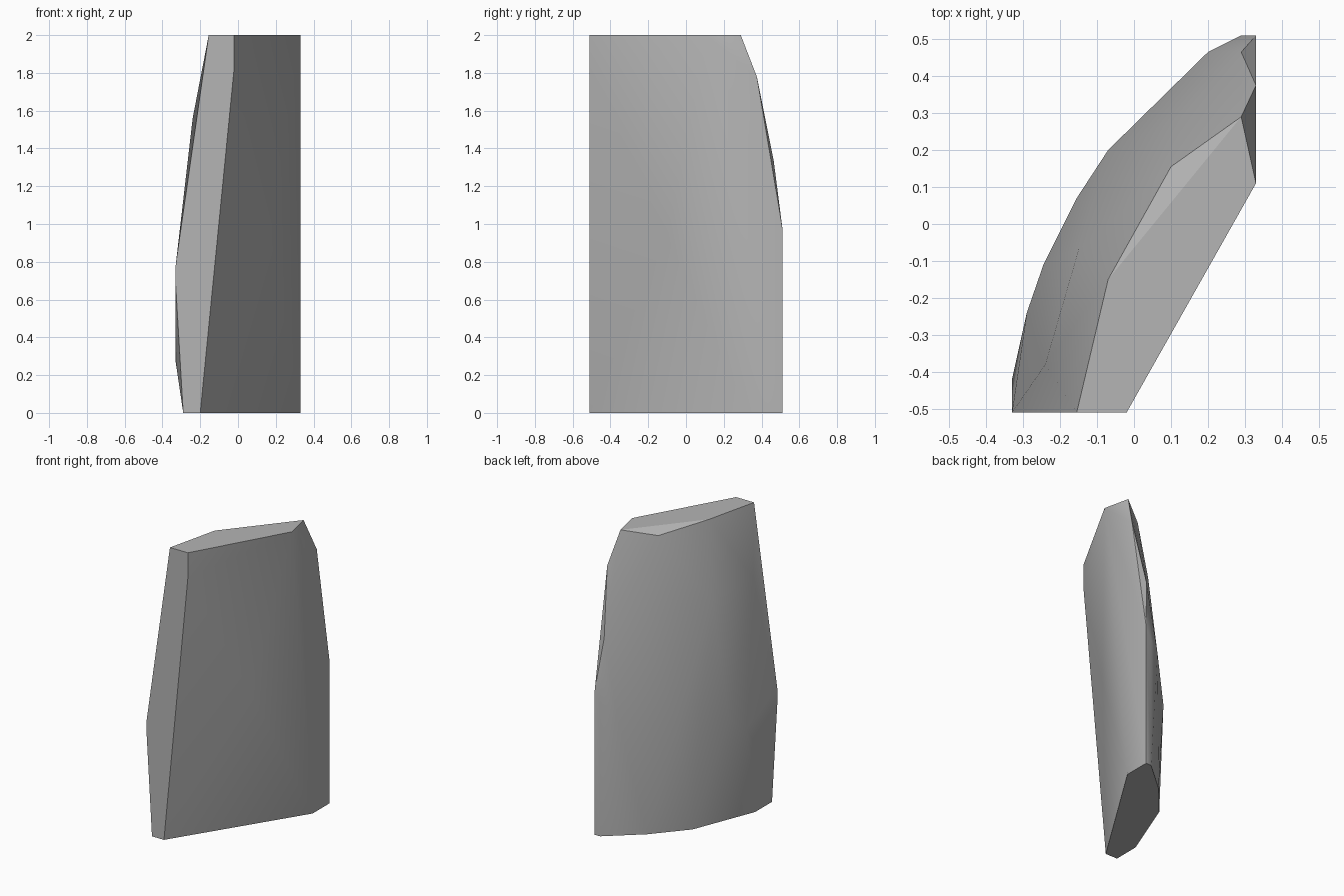
import bpy
import bmesh
import math

# Remove the default object if it is present
default_object = bpy.data.objects.get("Cube")
if default_object:
    bpy.data.objects.remove(default_object, do_unlink=True)


def make_material(name, colour):
    """Create one flat colour material for viewport and render."""
    material = bpy.data.materials.new(name)
    material.use_nodes = True
    material.diffuse_color = colour
    shader = material.node_tree.nodes["Principled BSDF"]
    shader.inputs["Base Color"].default_value = colour
    shader.inputs["Roughness"].default_value = 0.9
    return material


def convex_chunk(name, corner_groups, material, smooth_angle):
    """Wrap groups of corner points in a faceted convex skin."""
    bm = bmesh.new()
    for group in corner_groups:
        for corner in group:
            bm.verts.new(corner)
    hull = bmesh.ops.convex_hull(bm, input=bm.verts[:])
    # Drop any corner that ended up inside the skin
    unused = {item for item in hull["geom_interior"] + hull["geom_unused"]
              if isinstance(item, bmesh.types.BMVert)}
    bmesh.ops.delete(bm, geom=list(unused), context="VERTS")
    # Merge coplanar triangles into clean flat facets
    bmesh.ops.dissolve_limit(bm, angle_limit=math.radians(1),
                             verts=bm.verts[:], edges=bm.edges[:])
    bmesh.ops.recalc_face_normals(bm, faces=bm.faces[:])
    mesh = bpy.data.meshes.new(name)
    bm.to_mesh(mesh)
    bm.free()
    mesh.materials.append(material)
    chunk = bpy.data.objects.new(name, mesh)
    bpy.context.collection.objects.link(chunk)
    bpy.ops.object.select_all(action="DESELECT")
    chunk.select_set(True)
    bpy.context.view_layer.objects.active = chunk
    bpy.ops.object.shade_smooth_by_angle(angle=math.radians(smooth_angle))
    return chunk


def at_height(z, outline):
    """Lift a flat outline to a given height."""
    return [(x, y, z) for x, y in outline]


# Flat ends of the slab
base_outline = at_height(0, [(-.2, -.51), (-.29, -.51), (-.29, -.33), (-.12, .1),
                             (.07, .32), (.29, .51), (.33, .51), (.33, .33)])
top_outline = at_height(2, [(-.02, -.51), (-.155, -.51), (-.07, -.15),
                            (.29, .29), (.33, .11)])

# Cut end at the front and cut end at the side
front_end = [(-.02, -.51, 1.83), (-.33, -.51, .78), (-.33, -.51, .68),
             (-.33, -.42, .27), (-.24, -.38, 1.56)]
side_end = [(.33, .375, 1.78), (.33, .51, .98), (.29, .465, 1.33), (.29, .51, .9)]

# Rounded outer side and the nearly flat inner side
outer_side = [(-.29, -.24, .6), (-.245, -.11, .7), (-.155, .07, .7), (-.07, .2, .7),
              (.2, .465, .85), (.13, .29, 1.5), (-.15, -.07, 1.5), (.1, .155, 1.96)]
inner_side = [(.17, -.1, .93)]

grey_stone = make_material("grey stone", (.46, .46, .46, 1))
convex_chunk("stone_slab",
             [base_outline, top_outline, front_end, side_end, outer_side, inner_side],
             grey_stone, 30)
